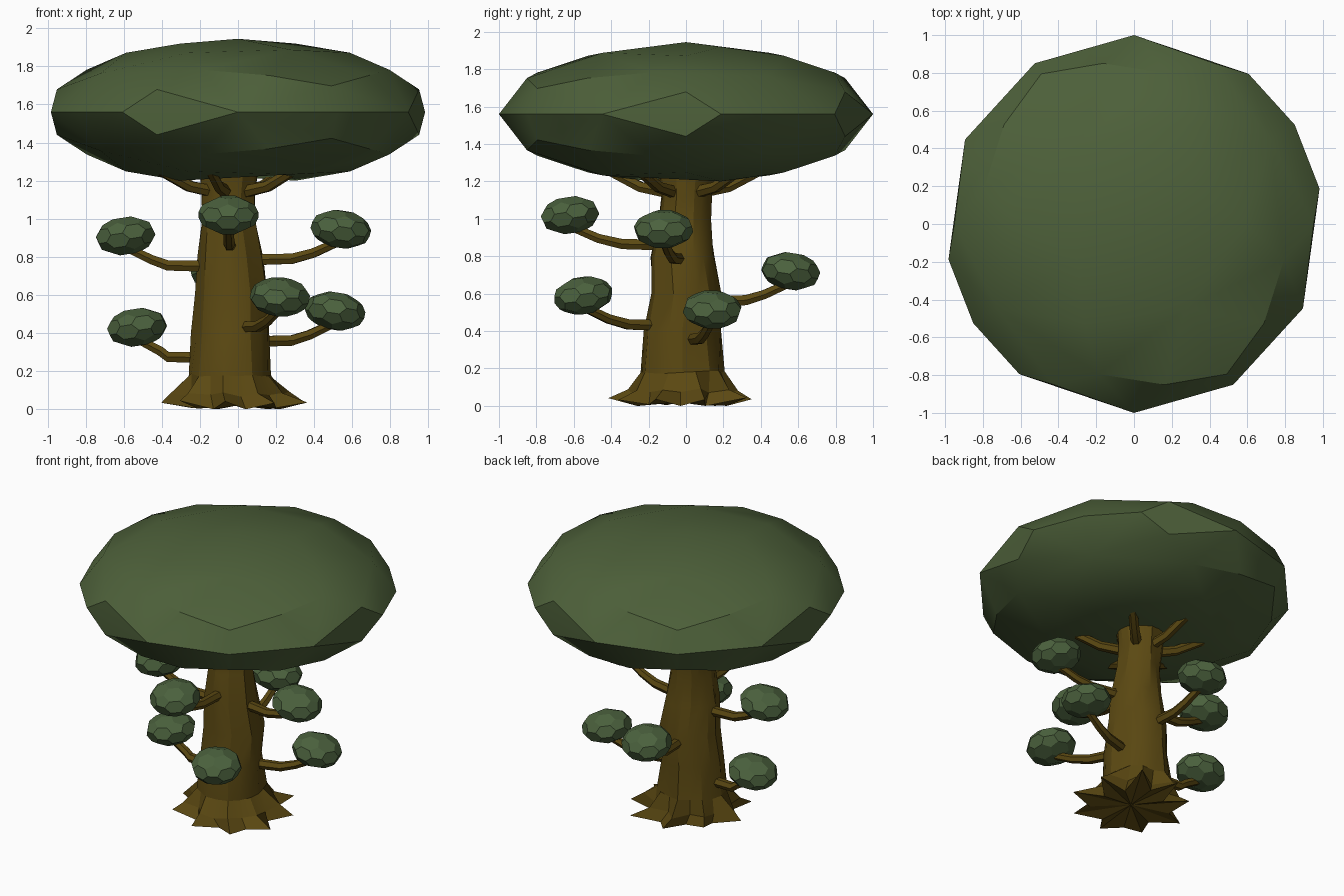
import bpy, bmesh, math, random
from mathutils import Vector, Matrix

random.seed(4)
if "Cube" in bpy.data.objects:
    bpy.data.objects.remove(bpy.data.objects["Cube"], do_unlink=True)


def material(name, rgb):
    m = bpy.data.materials.new(name)
    m.use_nodes = True
    m.diffuse_color = (*rgb, 1)
    m.node_tree.nodes["Principled BSDF"].inputs["Base Color"].default_value = (*rgb, 1)
    return m


BARK = material("bark_brown", (0.105, 0.066, 0.006))
CROWN = material("crown_green", (0.075, 0.118, 0.042))
LEAF = material("leaf_green", (0.07, 0.12, 0.047))


def finish(bm, name, mat, angle=None):
    """Store the mesh as an object; an angle turns on smoothing below it."""
    bmesh.ops.recalc_face_normals(bm, faces=list(bm.faces))
    if angle:
        for f in bm.faces:
            f.smooth = True
        for e in bm.edges:
            e.smooth = e.calc_face_angle(0) < math.radians(angle)
    me = bpy.data.meshes.new(name)
    bm.to_mesh(me)
    bm.free()
    me.materials.append(mat)
    ob = bpy.data.objects.new(name, me)
    bpy.context.scene.collection.objects.link(ob)


def loft(name, rings, mat, angle):
    """Skin a list of point rings and close both ends."""
    bm = bmesh.new()
    loops = [[bm.verts.new(p) for p in ring] for ring in rings]
    n = len(loops[0])
    for a, b in zip(loops, loops[1:]):
        for i in range(n):
            j = (i + 1) % n
            bm.faces.new((a[i], a[j], b[j], b[i]))
    for end in (loops[0], loops[-1]):
        hub = bm.verts.new(sum((v.co for v in end), Vector()) / n)
        for i in range(n):
            bm.faces.new((end[i], end[(i + 1) % n], hub))
    finish(bm, name, mat, angle)


def branch(name, path, r0, r1, sides=6):
    """Tapered tube along a short path."""
    path = [Vector(p) for p in path]
    rings = []
    for k, p in enumerate(path):
        d = path[min(k + 1, len(path) - 1)] - path[max(k - 1, 0)]
        rot = d.to_track_quat('Z', 'Y')
        r = r0 + (r1 - r0) * k / (len(path) - 1)
        turn = math.tau / sides
        rings.append([p + rot @ Vector((r * math.cos(i * turn), r * math.sin(i * turn), 0))
                      for i in range(sides)])
    loft(name, rings, BARK, 30)


# crown: flattened ball of twelve pentagon fans with one pole facing the front
src = bmesh.new()
bmesh.ops.create_icosphere(src, subdivisions=1, radius=1)
bm = bmesh.new()
for f in src.faces:
    c = f.calc_center_median().normalized()
    for e in f.edges:
        a, b = (v.co.normalized() for v in e.verts)
        m = (a + b).normalized()
        for tri in ((a, m, c), (m, b, c)):
            bm.faces.new([bm.verts.new(p) for p in tri])
src.free()
bmesh.ops.remove_doubles(bm, verts=list(bm.verts), dist=0.001)
bmesh.ops.rotate(bm, verts=list(bm.verts), matrix=Matrix.Rotation(math.pi / 2, 3, 'X'))
bmesh.ops.scale(bm, verts=list(bm.verts), vec=(1, 1, 0.385))
bmesh.ops.translate(bm, verts=list(bm.verts), vec=(0, 0, 1.56))
for v in bm.verts:  # hollow where the trunk meets the crown
    if v.co.z < 1.4 and v.co.xy.length < 0.1:
        v.co.z = 1.27
finish(bm, "crown", CROWN, 30)

# trunk: star-shaped root flare, then a wobbly taper (z, x, y, radius, spike)
SIDES = 18
levels = [(0.02, 0, -0.03, 0.31, 0.075), (0.08, -0.03, -0.03, 0.265, 0.03),
          (0.18, -0.04, -0.02, 0.22, 0), (0.4, -0.04, -0.02, 0.2, 0),
          (0.6, -0.03, 0, 0.185, 0), (0.8, -0.04, -0.02, 0.165, 0),
          (1.0, -0.05, -0.01, 0.138, 0), (1.12, -0.05, 0, 0.135, 0),
          (1.3, -0.05, 0, 0.155, 0)]
rings = []
for z, x, y, r, spike in levels:
    ring = []
    for i in range(SIDES):
        a = math.tau * i / SIDES
        tip = 1 if i % 2 else -1
        rr = r + spike * tip + random.uniform(-1, 1) * (0.03 if spike else 0.011)
        dz = tip * spike * 0.25 + random.uniform(-0.008, 0.008)
        ring.append(Vector((x + rr * math.cos(a), y + rr * math.sin(a), max(z + dz, 0))))
    rings.append(ring)
loft("trunk", rings, BARK, 20)

# side branches, each carrying a drooping leaf clump
clumps = [(-0.59, -0.02, 0.91), (0.54, -0.12, 0.945), (-0.05, -0.62, 1.02),
          (0.22, -0.55, 0.59), (0.51, 0.14, 0.515), (-0.53, 0.02, 0.43),
          (-0.09, 0.56, 0.72)]
core = Vector((-0.04, -0.01, 0))
for k, spot in enumerate(clumps, 1):
    spot = Vector(spot)
    out = Vector((spot.x, spot.y, 0)) - core
    reach = out.length
    out.normalize()
    path = [core + out * r + Vector((0, 0, spot.z - drop)) for r, drop in
            ((0.1, 0.16), (0.33, 0.155), (reach * 0.75, 0.125), (reach, 0.06))]
    branch(f"side_branch_{k}", path, 0.034, 0.025)
    bm = bmesh.new()
    bmesh.ops.create_icosphere(bm, subdivisions=1, radius=1)
    edge = min(e.calc_length() for e in bm.edges)
    bmesh.ops.bevel(bm, geom=list(bm.verts), offset=edge / 3, segments=1,
                    affect='VERTICES', profile=0.5)
    bmesh.ops.scale(bm, verts=list(bm.verts), vec=(0.185, 0.185, 0.118))
    droop = Matrix.Rotation(math.radians(9), 4, 'Y')
    heading = Matrix.Rotation(math.atan2(out.y, out.x), 4, 'Z')
    bmesh.ops.transform(bm, verts=list(bm.verts),
                        matrix=Matrix.Translation(spot) @ heading @ droop)
    finish(bm, f"leaf_clump_{k}", LEAF)

# upper branches reaching into the crown
for k, deg in enumerate((45, 100, 150, 205, 255, 325), 1):
    d = Vector((math.cos(math.radians(deg)), math.sin(math.radians(deg)), 0))
    pts = [core + d * r + Vector((0, 0, z)) for r, z in ((0.08, 1.14), (0.24, 1.17), (0.44, 1.27))]
    branch(f"upper_branch_{k}", pts, 0.035, 0.027)
